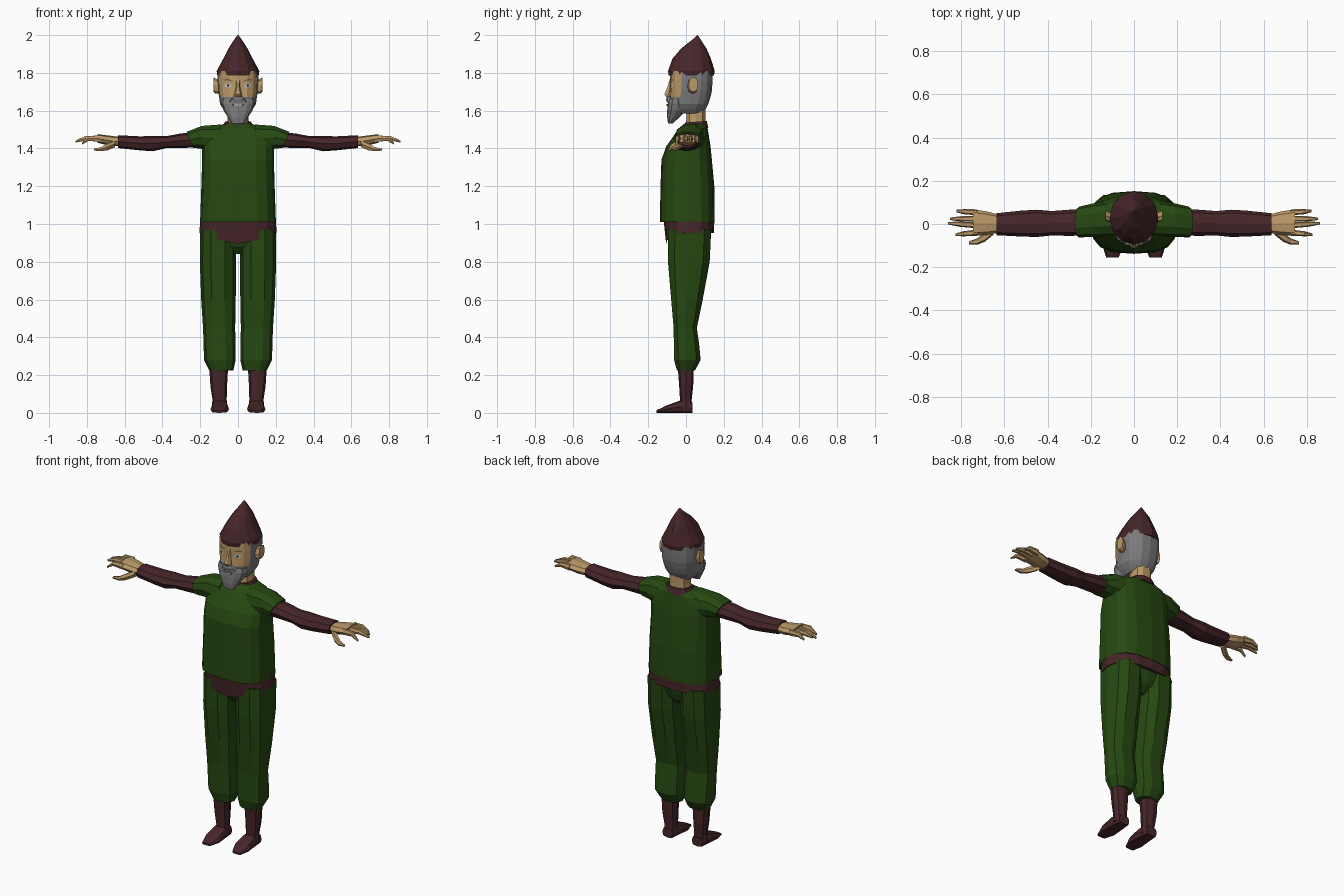
import bpy, bmesh, math


def material(name, rgb):
    m = bpy.data.materials.new(name)
    m.diffuse_color = (*rgb, 1)
    return m


GREEN = material("green cloth", (0.020, 0.066, 0.006))
BROWN = material("dark red brown", (0.062, 0.019, 0.022))
SKIN = material("skin", (0.50, 0.32, 0.14))
GREY = material("grey hair", (0.20, 0.20, 0.205))
WHITE = material("eye white", (0.55, 0.55, 0.55))
DARK = material("iris", (0.03, 0.035, 0.045))
TAN = material("brow shade", (0.20, 0.12, 0.05))
LIGHT = material("lip grey", (0.36, 0.34, 0.33))


def finish(name, bm, mats, mirror, rule=None):
    """Turn a bmesh into a flat shaded object, optionally mirrored in x."""
    bmesh.ops.recalc_face_normals(bm, faces=bm.faces)
    if rule:
        for f in bm.faces:
            f.material_index = rule(f.calc_center_median())
    me = bpy.data.meshes.new(name)
    bm.to_mesh(me)
    bm.free()
    for m in mats:
        me.materials.append(m)
    ob = bpy.data.objects.new(name, me)
    bpy.context.collection.objects.link(ob)
    if mirror:
        mod = ob.modifiers.new("mirror", "MIRROR")
        mod.use_mirror_merge = False
    return ob


def loft(name, rings, mats, n=12, axis="z", power=0.8, mirror=False,
         warp=None, rule=None):
    """Skin rings (t, u0, u1, v0, v1) of rounded-box section along an axis."""
    bm = bmesh.new()
    loops = []
    for t, u0, u1, v0, v1 in rings:
        loop = []
        for i in range(n):
            a = 2 * math.pi * i / n
            c, s = math.cos(a), math.sin(a)
            c = math.copysign(abs(c) ** power, c) if abs(c) > 1e-6 else 0
            s = math.copysign(abs(s) ** power, s) if abs(s) > 1e-6 else 0
            u = (u0 + u1) / 2 + c * (u1 - u0) / 2
            v = (v0 + v1) / 2 + s * (v1 - v0) / 2
            p = {"z": (u, v, t), "x": (t, u, v), "y": (u, t, v)}[axis]
            loop.append(bm.verts.new(warp(*p) if warp else p))
        loops.append(loop)
    for a, b in zip(loops, loops[1:]):
        for i in range(n):
            j = (i + 1) % n
            bm.faces.new((a[i], a[j], b[j], b[i]))
    bm.faces.new(loops[0])
    bm.faces.new(loops[-1])
    return finish(name, bm, mats, mirror, rule)


def sym(*rows):
    """Rings centred on x = 0 from (z, half width, y0, y1)."""
    return [(z, -w, w, a, b) for z, w, a, b in rows]


# Shirt body, shoulders narrowing up to the collar
loft("shirt", sym((1.01, .20, -.138, .152), (1.03, .20, -.138, .152),
                  (1.2, .194, -.135, .15), (1.34, .19, -.13, .137),
                  (1.41, .19, -.105, .13), (1.46, .185, -.07, .122),
                  (1.505, .15, -.04, .115), (1.53, .075, -.01, .105)),
     [GREEN], n=16, power=.7)

# Short sleeves with slanted ends
loft("sleeve", [(.09, -.06, .11, 1.37, 1.53), (.19, -.06, .095, 1.395, 1.522),
                (.255, -.062, .08, 1.402, 1.49)], [GREEN], n=10, axis="x",
     mirror=True,
     warp=lambda x, y, z: (x + (.4 * (z - 1.446) if x > .2 else 0), y, z))

# Long under-sleeves
loft("arm", [(.2, -.052, .07, 1.405, 1.485), (.3, -.055, .066, 1.403, 1.48),
             (.38, -.053, .06, 1.402, 1.465), (.45, -.06, .066, 1.385, 1.466),
             (.52, -.058, .062, 1.39, 1.464), (.635, -.052, .05, 1.402, 1.47)],
     [BROWN], n=8, axis="x", mirror=True)

# Hands: palm, four fingers and thumb
loft("palm", [(.62, -.04, .042, 1.412, 1.46), (.68, -.05, .058, 1.415, 1.468),
              (.745, -.056, .068, 1.43, 1.476)],
     [SKIN], n=8, axis="x", mirror=True)
for label, y, tip_x, tip_y, tip_z in (("little", .054, .82, .06, 1.435),
                                      ("ring", .024, .85, .024, 1.442),
                                      ("middle", -.006, .86, .004, 1.435),
                                      ("index", -.040, .825, -.05, 1.425)):
    mid = (.75 + tip_x) / 2
    loft(label + "_finger",
         [(.725, y - .014, y + .014, 1.432, 1.47),
          (mid, (y + tip_y) / 2 - .012, (y + tip_y) / 2 + .012, 1.44, 1.468),
          (tip_x, tip_y - .006, tip_y + .006, tip_z - .005, tip_z + .007)],
         [SKIN], n=6, axis="x", mirror=True)
loft("thumb", [(.65, -.05, -.01, 1.405, 1.445), (.69, -.082, -.04, 1.388, 1.428),
               (.725, -.096, -.066, 1.384, 1.408), (.762, -.094, -.08, 1.388, 1.399)],
     [SKIN], n=6, axis="x", mirror=True)

# Trousers: hips and baggy legs gathered below the knee
loft("hips", sym((.84, .035, -.04, .07), (.88, .12, -.075, .11),
                 (.93, .185, -.09, .125), (1.0, .195, -.1, .138)), [GREEN])
loft("trouser_leg", [(.97, .01, .2, -.1, .138), (.8, .011, .202, -.1, .13),
                     (.6, .012, .195, -.082, .092), (.45, .015, .185, -.068, .06),
                     (.35, .013, .182, -.067, .074), (.28, .012, .18, -.066, .08),
                     (.225, .025, .152, -.05, .05)], [GREEN], n=10, mirror=True)


# Belt dipping to a shallow point at the front
def belt_dip(x, y, z):
    k = max(0, 1 - (abs(x) / .2) ** 1.5) if y < 0 and z < .98 else 0
    return x, y + .008 * k, z - .058 * k


loft("belt", sym((.953, .205, -.113, .148), (1.015, .2, -.118, .15)),
     [BROWN], n=16, warp=belt_dip)

# Boots: shaft and pointed foot
loft("boot_shaft", [(.25, .052, .153, -.044, .042), (.14, .058, .146, -.036, .038),
                    (.07, .06, .135, -.032, .03), (.02, .055, .14, -.035, .032)],
     [BROWN], n=8, mirror=True)
loft("boot_foot", [(.034, .062, .132, 0, .055), (-.03, .053, .14, 0, .066),
                   (-.1, .048, .146, 0, .04), (-.156, .072, .128, 0, .014)],
     [BROWN], n=8, axis="y", power=.6, mirror=True)

# Neck and collar
loft("neck", sym((1.48, .062, -.005, .11), (1.56, .055, 0, .105),
                 (1.66, .055, 0, .105)), [SKIN], n=10)
loft("collar", sym((1.505, .092, -.035, .122), (1.542, .068, -.006, .112)),
     [BROWN], n=10, warp=lambda x, y, z: (x, y, z + .08 * (y - .06)))

# Head: skin face at the front, grey hair elsewhere
loft("head", sym((1.585, .06, -.06, .085), (1.61, .08, -.085, .105),
                 (1.635, .095, -.09, .118), (1.672, .1, -.088, .13),
                 (1.71, .106, -.085, .138), (1.76, .108, -.085, .14),
                 (1.81, .106, -.085, .14)), [GREY, SKIN], n=16,
     rule=lambda c: 1 if c.y < -.03 and c.z > 1.665 else 0)

# Beard and moustache
loft("beard", sym((1.532, .034, -.095, -.07), (1.565, .053, -.1, -.035),
                  (1.6, .076, -.1, 0), (1.638, .09, -.096, .01),
                  (1.662, .088, -.088, 0)), [GREY], n=12)
loft("moustache", sym((1.643, .05, -.102, -.06), (1.66, .042, -.106, -.06),
                      (1.677, .02, -.102, -.06)), [GREY], n=10)

# Nose wedge and ears
loft("nose", sym((1.672, .02, -.106, -.07), (1.685, .021, -.117, -.07),
                 (1.725, .011, -.1, -.07), (1.765, .012, -.087, -.07)), [SKIN], n=6)
loft("ear", [(.085, .012, .045, 1.695, 1.75), (.118, .008, .06, 1.69, 1.77),
             (.131, .014, .064, 1.7, 1.778)], [SKIN], n=8, axis="x", mirror=True)


# Painted face details as thin plates following the cheek
def cheek(x):
    return -.085 + x * .14 if x < .05 else -.078 + (x - .05) * .63


def plate(name, mat, centre, outline, lift):
    bm = bmesh.new()
    put = lambda x, z: bm.verts.new((x, cheek(x) - lift, z))
    hub = put(*centre)
    rim = [put(*p) for p in outline]
    for i in range(len(rim)):
        bm.faces.new((hub, rim[i], rim[(i + 1) % len(rim)]))
    for f in bm.faces:
        f.normal_update()
        if f.normal.y > 0:
            f.normal_flip()
    ob = bpy.data.meshes.new(name)
    bm.to_mesh(ob)
    bm.free()
    ob.materials.append(mat)
    obj = bpy.data.objects.new(name, ob)
    bpy.context.collection.objects.link(obj)
    obj.modifiers.new("mirror", "MIRROR").use_mirror_merge = False


plate("eye", WHITE, (.052, 1.733), [(.032, 1.729), (.046, 1.743), (.06, 1.743),
                                    (.076, 1.734), (.06, 1.724), (.046, 1.723)], .003)
plate("iris", DARK, (.052, 1.733), [(.044, 1.733), (.052, 1.743),
                                    (.060, 1.733), (.052, 1.724)], .005)
plate("brow", TAN, (.052, 1.764), [(.022, 1.752), (.052, 1.77), (.082, 1.762),
                                   (.052, 1.759)], .003)
loft("lips", sym((1.626, .026, -.1025, -.09), (1.634, .03, -.1025, -.09)),
     [LIGHT], n=8, power=.5)

# Pointed cap
loft("cap", sym((1.785, .11, -.092, .148), (1.81, .113, -.095, .152),
                (1.875, .078, -.072, .132), (1.93, .05, -.025, .108),
                (1.985, .014, .045, .072), (2.0, .002, .058, .062)),
     [BROWN], n=12, power=1)
